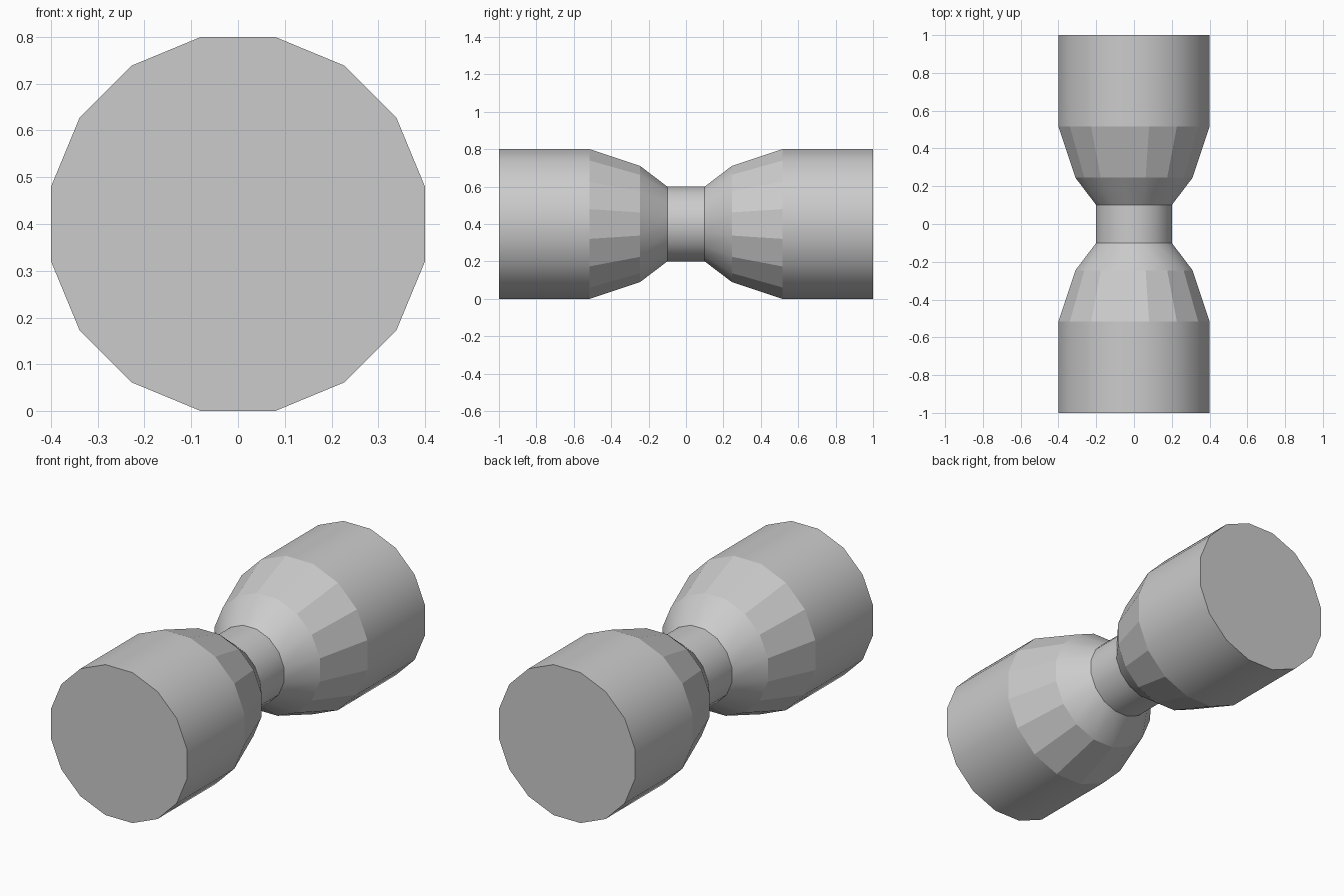
import bpy, bmesh, math

if "Cube" in bpy.data.objects:
    bpy.data.objects.remove(bpy.data.objects["Cube"])

SIDES = 16
CENTRE_Z = 0.4
# half profile: (distance from middle, flat-to-centre radius)
HALF = [(0.10, 0.20), (0.245, 0.31), (0.515, 0.40), (1.0, 0.40)]
PROFILE = [(-y, r) for y, r in reversed(HALF)] + HALF
FLAT_BANDS = {1, 5}        # faceted outer cones
SHARP_RINGS = {0, 3, 4, 7}  # end rims and neck rims

bm = bmesh.new()

# rings along y, flats facing straight up and sideways
rings = []
for y, r in PROFILE:
    rad = r / math.cos(math.pi / SIDES)
    ring = []
    for i in range(SIDES):
        a = 2 * math.pi * (i + 0.5) / SIDES
        ring.append(bm.verts.new((rad * math.cos(a), y, CENTRE_Z + rad * math.sin(a))))
    rings.append(ring)

# side bands
for k in range(len(rings) - 1):
    a, b = rings[k], rings[k + 1]
    for i in range(SIDES):
        j = (i + 1) % SIDES
        f = bm.faces.new((a[i], a[j], b[j], b[i]))
        f.smooth = k not in FLAT_BANDS

# flat end caps
bm.faces.new(rings[0])
bm.faces.new(rings[-1])

# crisp rims
for k in SHARP_RINGS:
    for i in range(SIDES):
        bm.edges.get((rings[k][i], rings[k][(i + 1) % SIDES])).smooth = False

bmesh.ops.recalc_face_normals(bm, faces=bm.faces)
mesh = bpy.data.meshes.new("double_ended_spool")
bm.to_mesh(mesh)
bm.free()
bpy.context.collection.objects.link(bpy.data.objects.new("double_ended_spool", mesh))
